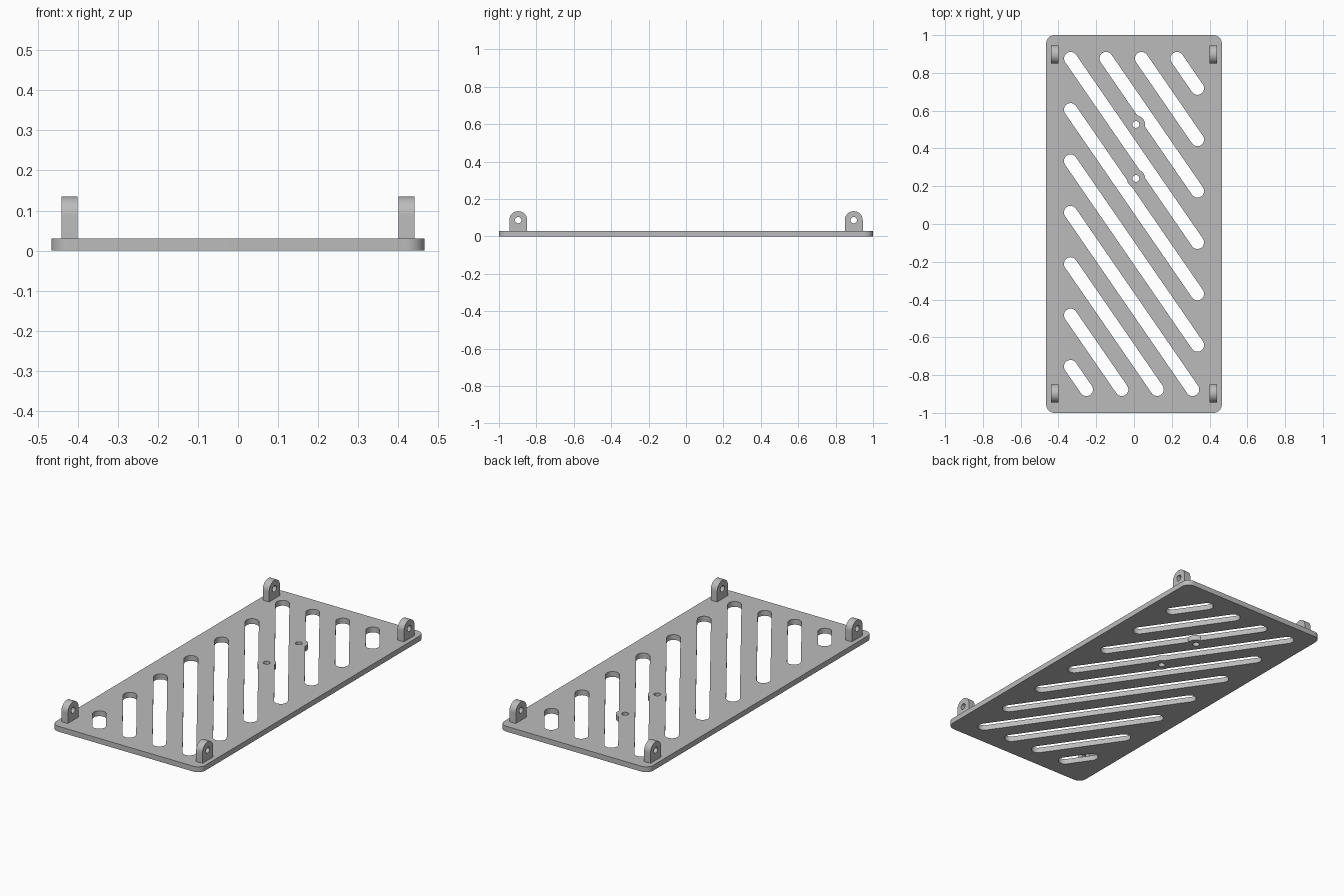
import bpy, bmesh
from math import cos, sin, pi, radians, atan
from mathutils import Matrix

if "Cube" in bpy.data.objects:
    bpy.data.objects.remove(bpy.data.objects["Cube"], do_unlink=True)

grey = bpy.data.materials.new("plain grey")
grey.use_nodes = True
grey.diffuse_color = (0.5, 0.5, 0.5, 1)
grey.node_tree.nodes["Principled BSDF"].inputs["Base Color"].default_value = (0.5, 0.5, 0.5, 1)

HALF_X, HALF_Y, THICK = 0.465, 1.0, 0.03


def arc(cx, cy, r, start, end, steps=12):
    """Points on an arc, angles in radians."""
    return [(cx + r * cos(start + (end - start) * i / steps),
             cy + r * sin(start + (end - start) * i / steps)) for i in range(steps + 1)]


def circle(cx, cy, r, steps=32):
    return arc(cx, cy, r, 0, 2 * pi, steps)[:-1]


def prism(name, outlines, low, high, matrix=Matrix()):
    """Extrude separate closed outlines from low to high."""
    bm = bmesh.new()
    for pts in outlines:
        face = bm.faces.new([bm.verts.new((x, y, low)) for x, y in pts])
        top = bmesh.ops.extrude_face_region(bm, geom=[face], use_keep_orig=True)["geom"]
        moved = [v for v in top if isinstance(v, bmesh.types.BMVert)]
        bmesh.ops.translate(bm, verts=moved, vec=(0, 0, high - low))
    bmesh.ops.recalc_face_normals(bm, faces=bm.faces)
    bm.transform(matrix)
    mesh = bpy.data.meshes.new(name)
    bm.to_mesh(mesh)
    bm.free()
    mesh.materials.append(grey)
    obj = bpy.data.objects.new(name, mesh)
    bpy.context.collection.objects.link(obj)
    return obj


def select(obj):
    bpy.ops.object.select_all(action="DESELECT")
    obj.select_set(True)
    bpy.context.view_layer.objects.active = obj


def cut(obj, cutter):
    """Subtract the cutter and remove it."""
    mod = obj.modifiers.new("cut", "BOOLEAN")
    mod.operation, mod.solver, mod.object = "DIFFERENCE", "EXACT", cutter
    select(obj)
    bpy.ops.object.modifier_apply(modifier=mod.name)
    bpy.data.objects.remove(cutter, do_unlink=True)


def smooth(obj):
    select(obj)
    bpy.ops.object.shade_smooth_by_angle(angle=radians(30))


# Rounded base plate
r = 0.045
outline = []
for i, (sx, sy) in enumerate([(1, 1), (-1, 1), (-1, -1), (1, -1)]):
    outline += arc(sx * (HALF_X - r), sy * (HALF_Y - r), r, i * pi / 2, (i + 1) * pi / 2)
plate = prism("base_plate", [outline], 0, THICK)

# Diagonal slots, clipped to an inner rectangle of end centres
SLOPE, PITCH, SLOT_R, END_X, END_Y = 1.45, 0.272, 0.035, 0.336, 0.876
lean = atan(-SLOPE)
slots = []
for k in range(-5, 5):
    c = 0.118 + PITCH * k
    x0 = max(-END_X, (c - END_Y) / SLOPE)
    x1 = min(END_X, (c + END_Y) / SLOPE)
    slots.append(arc(x1, c - SLOPE * x1, SLOT_R, lean - pi / 2, lean + pi / 2)
                 + arc(x0, c - SLOPE * x0, SLOT_R, lean + pi / 2, lean + 3 * pi / 2))
slot_cutter = prism("slot_cutter", slots, -0.1, 0.1)

# Round bosses remain standing inside the slots, each with a screw hole
bosses = [(0.01, 0.527), (0.01, 0.241)]
cut(slot_cutter, prism("boss_keeper", [circle(x, y, 0.048) for x, y in bosses], -0.2, 0.2))
cut(plate, slot_cutter)
cut(plate, prism("screw_cutter", [circle(x, y, 0.018) for x, y in bosses], -0.1, 0.1))
smooth(plate)

# Four upright lugs with pin holes; profile (y, z) is extruded along x
to_x = Matrix(((0, 0, 1, 0), (1, 0, 0, 0), (0, 1, 0, 0), (0, 0, 0, 1)))
LUG_R, LUG_Z = 0.048, 0.087
for side, sx in (("left", 1), ("right", -1)):
    for end, sy in (("front", -1), ("back", 1)):
        cy = sy * 0.897
        profile = arc(cy, LUG_Z, LUG_R, 0, pi, 24) + [(cy - LUG_R, 0.01), (cy + LUG_R, 0.01)]
        low, high = sorted((sx * 0.4, sx * 0.44))
        lug = prism(f"{end}_{side}_lug", [profile], low, high, to_x)
        cut(lug, prism("pin_cutter", [circle(cy, LUG_Z, 0.017)], low - 0.1, high + 0.1, to_x))
        smooth(lug)
